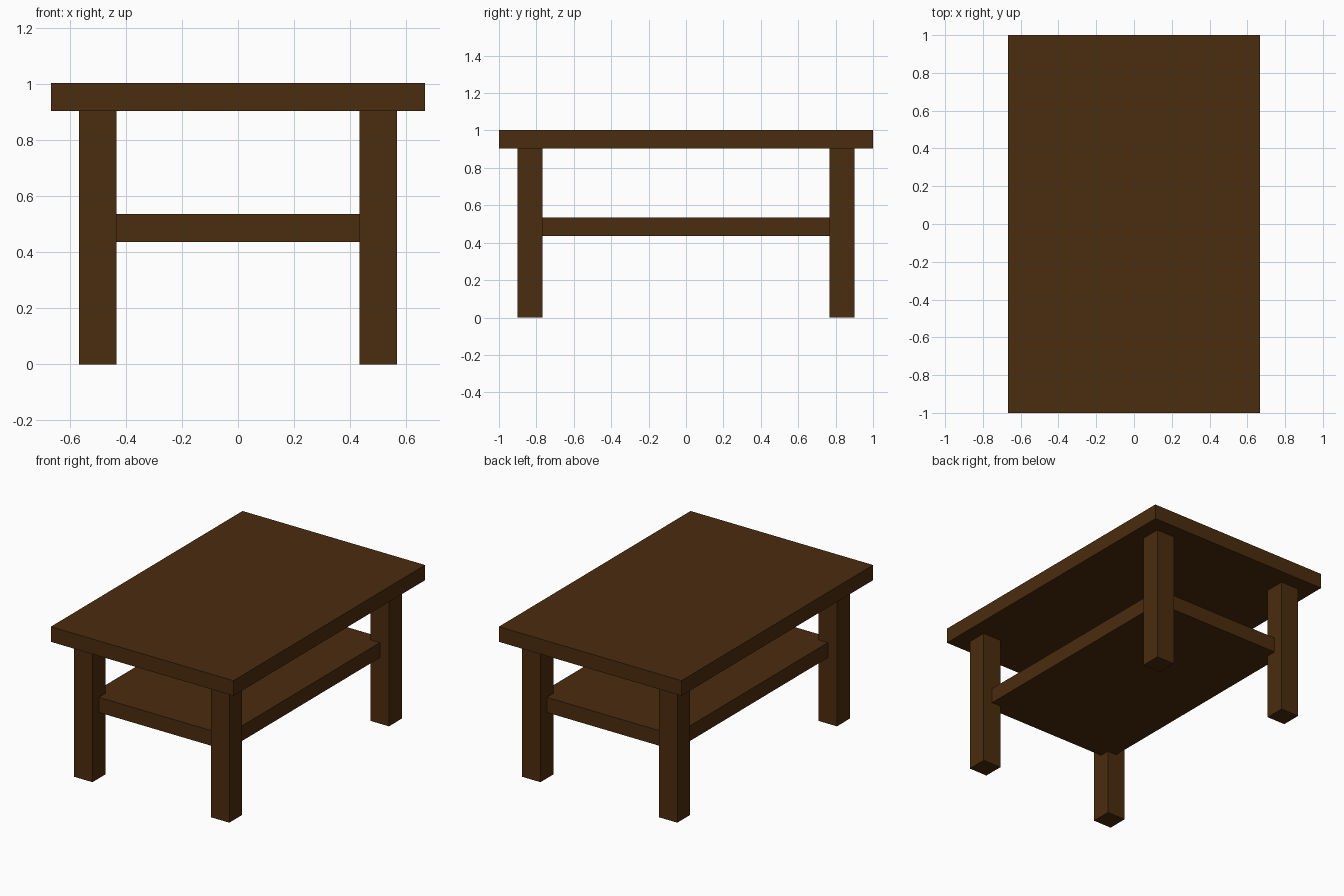
import bpy

if "Cube" in bpy.data.objects:
    bpy.data.objects.remove(bpy.data.objects["Cube"])

wood = bpy.data.materials.new("dark_brown_wood")
wood.diffuse_color = (0.07, 0.025, 0.0045, 1)
wood.use_nodes = True
wood.node_tree.nodes["Principled BSDF"].inputs["Base Color"].default_value = wood.diffuse_color


def box(name, x, y, z):
    """Axis-aligned box from (min, max) ranges."""
    bpy.ops.mesh.primitive_cube_add(size=1, location=[sum(r) / 2 for r in (x, y, z)])
    ob = bpy.context.object
    ob.name = name
    ob.scale = [r[1] - r[0] for r in (x, y, z)]
    bpy.ops.object.transform_apply(location=False, rotation=False, scale=True)
    ob.data.materials.append(wood)
    return ob


# Table top
box("table_top", (-0.667, 0.667), (-1, 1), (0.903, 1.003))

# Lower shelf, its corners let into the middle of each leg
box("lower_shelf", (-0.5, 0.5), (-0.833, 0.833), (0.435, 0.535))

# Four square legs
for sx, side in ((-1, "left"), (1, "right")):
    for sy, end in ((-1, "front"), (1, "back")):
        cx, cy, h = sx * 0.5, sy * 0.833, 0.0667
        box(f"{end}_{side}_leg", (cx - h, cx + h), (cy - h, cy + h), (0, 0.903))
